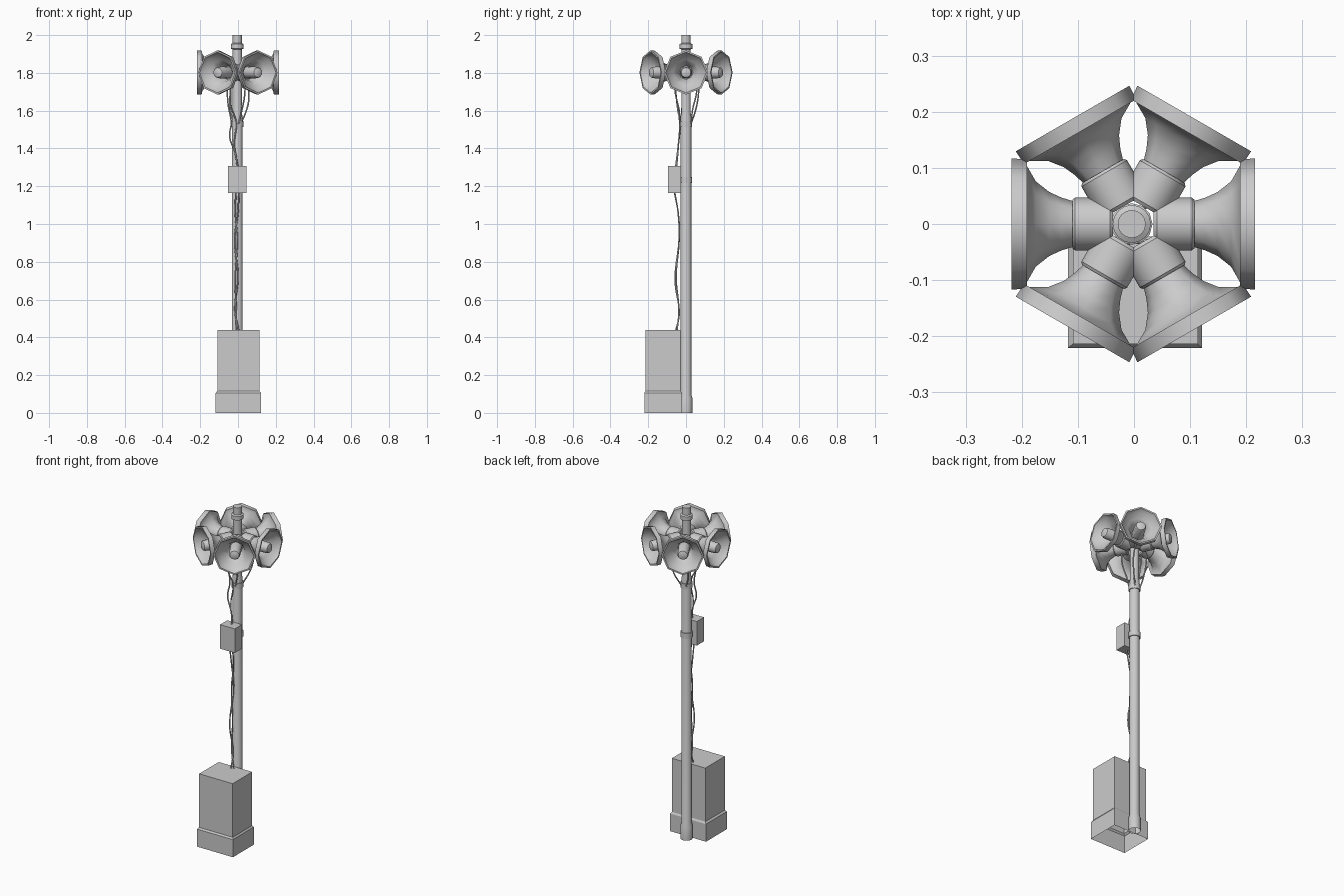
import bpy, bmesh, math
from mathutils import Matrix, Vector

if "Cube" in bpy.data.objects:
    bpy.data.objects.remove(bpy.data.objects["Cube"])

CX = -0.004          # pole axis
HORN_Z = 1.802       # height of horn axes


def finish(name, bm, angle=None):
    bmesh.ops.recalc_face_normals(bm, faces=bm.faces)
    me = bpy.data.meshes.new(name)
    bm.to_mesh(me)
    bm.free()
    ob = bpy.data.objects.new(name, me)
    bpy.context.collection.objects.link(ob)
    if angle:
        bpy.ops.object.select_all(action='DESELECT')
        ob.select_set(True)
        bpy.context.view_layer.objects.active = ob
        bpy.ops.object.shade_smooth_by_angle(angle=math.radians(angle))
    return ob


def skin(bm, rings):
    for a, b in zip(rings, rings[1:]):
        n = len(a)
        for i in range(n):
            bm.faces.new((a[i], a[(i + 1) % n], b[(i + 1) % n], b[i]))


def lathe(name, profile, sides, matrix, cap_start=False, cap_end=False, angle=50):
    """Revolve (radius, height) points around local z."""
    bm = bmesh.new()
    rings = [[bm.verts.new(matrix @ Vector((r * math.cos(2 * math.pi * i / sides),
                                            r * math.sin(2 * math.pi * i / sides), h)))
              for i in range(sides)] for r, h in profile]
    skin(bm, rings)
    if cap_start:
        bm.faces.new(rings[0])
    if cap_end:
        bm.faces.new(rings[-1])
    return finish(name, bm, angle)


def stepped_box(name, levels, cap_bottom=False):
    """Stack of rectangles: (x0, x1, y0, y1, z)."""
    bm = bmesh.new()
    rings = [[bm.verts.new(p) for p in ((x0, y0, z), (x1, y0, z), (x1, y1, z), (x0, y1, z))]
             for x0, x1, y0, y1, z in levels]
    skin(bm, rings)
    bm.faces.new(rings[-1])
    if cap_bottom:
        bm.faces.new(rings[0])
    return finish(name, bm)


def cable(name, points, radius=0.004):
    cu = bpy.data.curves.new(name, 'CURVE')
    cu.dimensions = '3D'
    cu.bevel_depth = radius
    cu.bevel_resolution = 1
    cu.resolution_u = 5
    sp = cu.splines.new('BEZIER')
    sp.bezier_points.add(len(points) - 1)
    for bp, p in zip(sp.bezier_points, points):
        bp.co = p
        bp.handle_left_type = bp.handle_right_type = 'AUTO'
    bpy.context.collection.objects.link(bpy.data.objects.new(name, cu))


# Pole with foot sleeve, step, and top collar
pole_at = Matrix.Translation((CX, 0, 0))
lathe("pole", [(0.034, 0), (0.034, 0.08), (0.028, 0.095), (0.028, 1.57), (0.025, 1.585),
               (0.025, 1.925), (0.034, 1.928), (0.034, 1.952), (0.025, 1.957), (0.025, 2.0)],
      16, pole_at, cap_end=True, angle=35)

# Clamp bands around the pole
for name, z in (("box_clamp", 1.232), ("joint_clamp", 1.53)):
    lathe(name, [(0.027, z - 0.016), (0.033, z - 0.016), (0.033, z + 0.016), (0.027, z + 0.016)],
          16, pole_at, angle=35)

# Mounting hub inside the ring of horns
lathe("horn_hub", [(0.025, 1.775), (0.037, 1.78), (0.037, 1.825), (0.025, 1.83)], 12, pole_at)

# Six octagonal horns around the pole
for k in range(6):
    m = (Matrix.Translation((-0.001, 0, HORN_Z)) @ Matrix.Rotation(math.radians(60 * k), 4, 'Z')
         @ Matrix.Rotation(math.radians(90), 4, 'Y'))
    lathe(f"horn_bell_{k}", [(0.040, 0.105), (0.047, 0.128), (0.057, 0.150), (0.076, 0.174),
                             (0.104, 0.190), (0.115, 0.190), (0.117, 0.217), (0.108, 0.217),
                             (0.098, 0.193), (0.070, 0.172), (0.051, 0.147), (0.037, 0.110)],
          8, m, cap_end=True)
    lathe(f"horn_driver_{k}", [(0.042, 0.036), (0.047, 0.042), (0.047, 0.104), (0.043, 0.109)],
          16, m, True, True, 35)
    lathe(f"horn_plug_{k}", [(0.033, 0.108), (0.030, 0.205), (0.026, 0.212), (0.010, 0.217)],
          10, m, False, True, 40)

# Junction box on the pole
stepped_box("junction_box", [(-0.053, 0.045, -0.095, -0.027, 1.163),
                             (-0.053, 0.045, -0.095, -0.027, 1.308)], True)

# Ground cabinet with wider plinth, open underneath
stepped_box("cabinet", [(-0.118, 0.121, -0.221, -0.022, 0), (-0.118, 0.121, -0.221, -0.022, 0.106),
                        (-0.109, 0.114, -0.214, -0.028, 0.116), (-0.109, 0.114, -0.214, -0.028, 0.439)])

# Cables from cabinet to junction box
cable("lower_cable_a", [(-0.010, -0.056, 0.43), (-0.008, -0.036, 0.52), (-0.015, -0.058, 0.70),
                        (-0.004, -0.036, 0.93), (-0.014, -0.040, 1.05), (-0.012, -0.062, 1.17)])
cable("lower_cable_b", [(0.006, -0.048, 0.43), (-0.016, -0.038, 0.54), (0.0, -0.052, 0.72),
                        (-0.018, -0.036, 0.92), (0.0, -0.042, 1.06), (0.004, -0.060, 1.17)])

# Cables from junction box up the pole
cable("upper_cable_a", [(-0.004, -0.055, 1.30), (-0.012, -0.046, 1.37), (-0.044, -0.036, 1.46),
                        (-0.036, -0.026, 1.54), (-0.052, -0.020, 1.63), (-0.060, -0.004, 1.77)])
cable("upper_cable_b", [(0.0, -0.050, 1.30), (-0.020, -0.040, 1.42), (-0.010, -0.034, 1.54),
                        (-0.036, -0.046, 1.62), (-0.035, -0.060, 1.77)])

# Short drops from the other horns to the joint clamp
cable("horn_cable_a", [(0.004, -0.031, 1.53), (0.020, -0.036, 1.60), (0.036, -0.056, 1.69), (0.036, -0.062, 1.77)])
cable("horn_cable_b", [(0.014, 0.026, 1.53), (0.044, 0.050, 1.60), (0.058, 0.064, 1.67), (0.045, 0.070, 1.77)])
cable("horn_cable_c", [(-0.020, 0.028, 1.53), (-0.040, 0.034, 1.60), (-0.042, 0.055, 1.69), (-0.036, 0.062, 1.77)])
